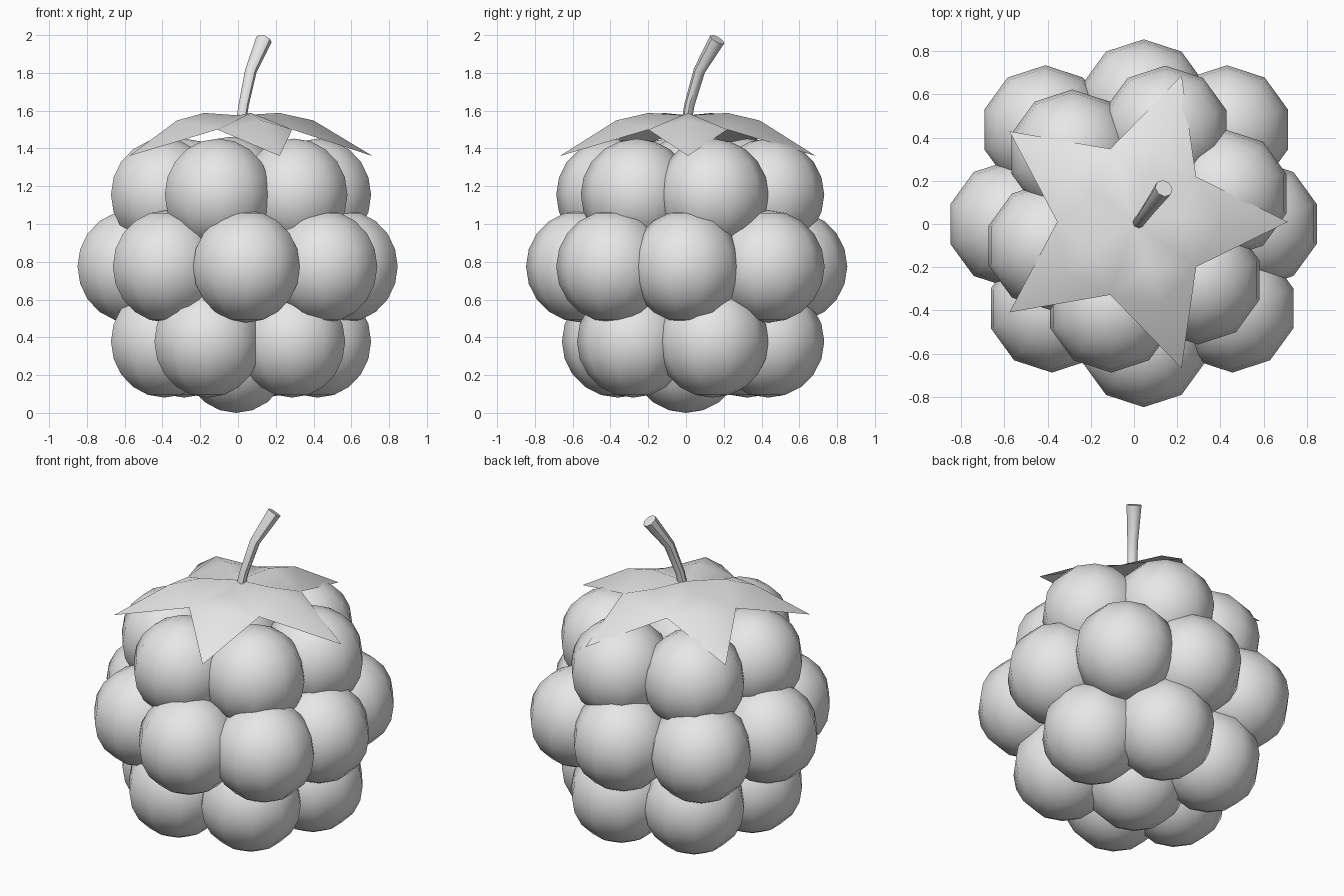
import bpy, bmesh, math
from mathutils import Vector

if "Cube" in bpy.data.objects:
    bpy.data.objects.remove(bpy.data.objects["Cube"])

grey = bpy.data.materials.new("plain_grey")
grey.diffuse_color = (0.8, 0.8, 0.8, 1)
grey.use_nodes = True
grey.node_tree.nodes["Principled BSDF"].inputs["Base Color"].default_value = grey.diffuse_color


def finish(name, bm, angle):
    """Turn a bmesh into a named, smooth-shaded object."""
    mesh = bpy.data.meshes.new(name)
    bm.to_mesh(mesh)
    bm.free()
    mesh.materials.append(grey)
    obj = bpy.data.objects.new(name, mesh)
    bpy.context.collection.objects.link(obj)
    bpy.context.view_layer.objects.active = obj
    obj.select_set(True)
    bpy.ops.object.shade_smooth_by_angle(angle=math.radians(angle))
    obj.select_set(False)
    return obj


def drupelet(name, x, y, z, r=0.297):
    bm = bmesh.new()
    bmesh.ops.create_uvsphere(bm, u_segments=10, v_segments=10, radius=r)
    bmesh.ops.translate(bm, verts=bm.verts, vec=(x, y, z))
    finish(name, bm, 60)


# Widest row of eight drupelets
middle = [(0.563, 0.0), (0.43, 0.437), (0.045, 0.557), (-0.41, 0.437),
          (-0.567, 0.0), (-0.38, -0.39), (0.045, -0.55), (0.455, -0.39)]
for i, (x, y) in enumerate(middle):
    drupelet(f"middle_drupelet_{i}", x, y, 0.775)

# Upper and lower rows of six
upper = [(0.422, 0.14), (0.145, 0.435), (-0.285, 0.325),
         (-0.39, -0.1), (-0.105, -0.39), (0.297, -0.26)]
lower = upper[:4] + [(-0.16, -0.36), (0.285, -0.28)]
for i in range(6):
    drupelet(f"upper_drupelet_{i}", *upper[i], 1.155)
    drupelet(f"lower_drupelet_{i}", *lower[i], 0.378)

# Single drupelets closing both ends
drupelet("bottom_drupelet", -0.01, 0.0, 0.297)
drupelet("top_drupelet", -0.04, 0.0, 1.165)

# Five-pointed leaf cap with a raised rib along each arm
bm = bmesh.new()


def polar(r, deg, z):
    a = math.radians(deg)
    return bm.verts.new((r * math.cos(a), 0.01 + r * math.sin(a), z))


centre = polar(0, 0, 1.575)
ribs = [[polar(r, 72 * i, z) for r, z in ((0.22, 1.588), (0.40, 1.548), (0.712, 1.36))]
        for i in range(5)]
valleys = [polar(0.355, 72 * i + 36, 1.50) for i in range(5)]
for i in range(5):
    chain = [centre] + ribs[i]
    for a, b in zip(chain, chain[1:]):
        bm.faces.new((a, b, valleys[i]))
        bm.faces.new((b, a, valleys[i - 1]))
finish("leaf_cap", bm, 60)

# Bent stem flaring towards its cut end
path = [((0.018, 0.005, 1.55), 0.027), ((0.03, 0.018, 1.63), 0.027),
        ((0.068, 0.07, 1.81), 0.031), ((0.138, 0.165, 1.977), 0.043)]
points = [Vector(p) for p, _ in path]
bm = bmesh.new()
rings = []
for i, (p, r) in enumerate(path):
    d = points[min(i + 1, 3)] - points[max(i - 1, 0)]
    d.normalize()
    u = d.cross(Vector((1, -1, 0))).normalized()
    v = d.cross(u)
    rings.append([bm.verts.new(points[i] + r * (math.cos(k * math.pi / 4) * u
                                                + math.sin(k * math.pi / 4) * v))
                  for k in range(8)])
for a, b in zip(rings, rings[1:]):
    for k in range(8):
        n = (k + 1) % 8
        bm.faces.new((a[k], a[n], b[n], b[k]))
bm.faces.new(rings[0])
bm.faces.new(rings[-1])
bmesh.ops.recalc_face_normals(bm, faces=bm.faces)
finish("stem", bm, 45)
